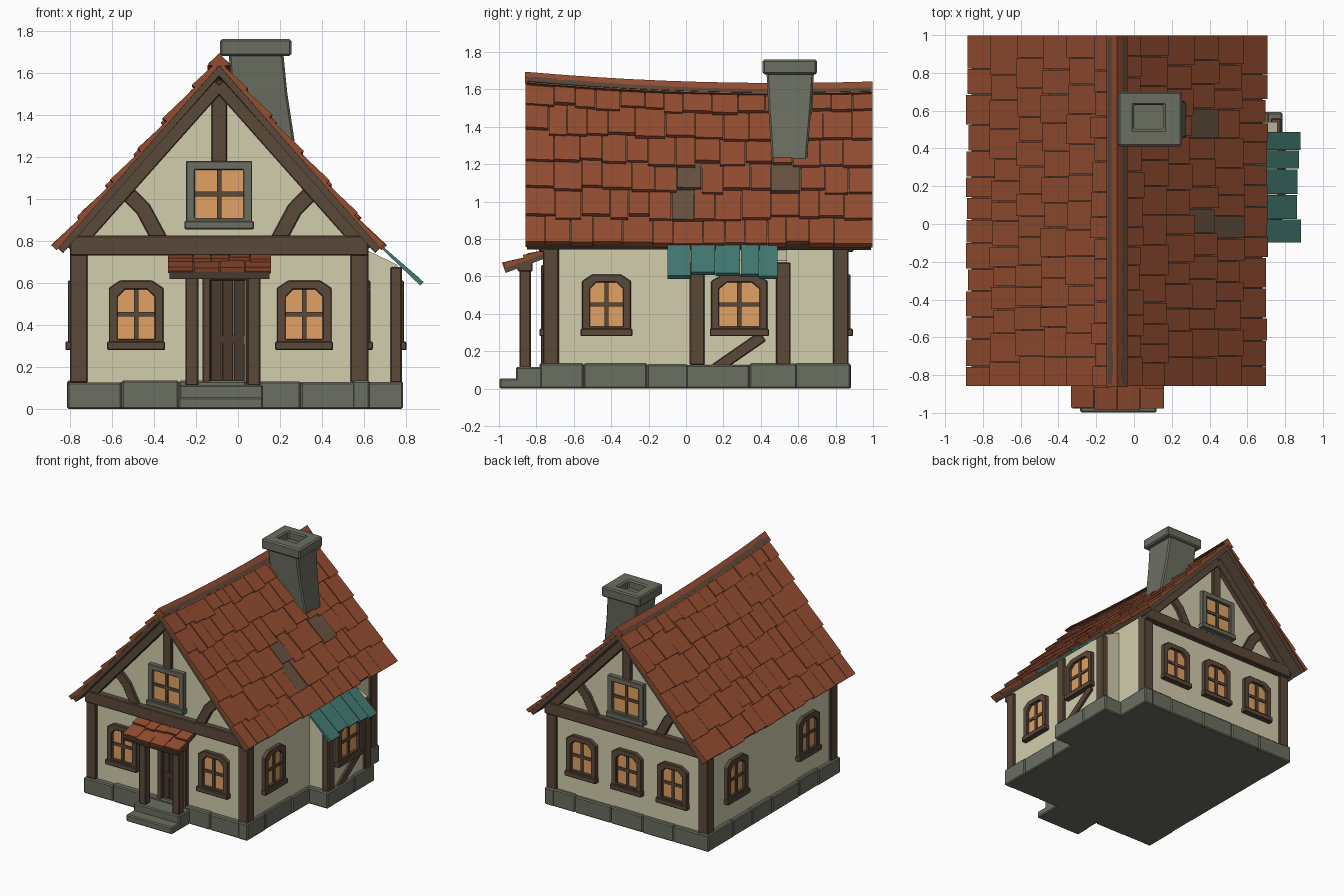
import bpy, bmesh, math, random
from mathutils import Matrix, Vector

if "Cube" in bpy.data.objects:
    bpy.data.objects.remove(bpy.data.objects["Cube"])

random.seed(4)
R = random.uniform
CX = -0.09                                   # centre line of the main house


def colour(name, r, g, b):
    m = bpy.data.materials.new(name)
    m.diffuse_color = [(c / 255 / 12.92 if c < 11 else ((c / 255 + 0.055) / 1.055) ** 2.4)
                       for c in (r, g, b)] + [1]
    m.use_nodes = True
    m.node_tree.nodes["Principled BSDF"].inputs["Base Color"].default_value = m.diffuse_color
    return m


PLASTER = colour("cream plaster", 210, 205, 173)
WOOD = colour("brown timber", 91, 72, 58)
DOOR = colour("dark door wood", 76, 58, 47)
TILE = colour("red tile", 148, 77, 49)
WORN = colour("weathered tile", 104, 82, 64)
STONE = colour("grey stone", 107, 110, 96)
TEAL = colour("teal sheet", 66, 122, 114)
GLASS = colour("warm glass", 224, 161, 100)

# wall frames: local (along, up, outward) -> world
FRONT = Matrix(((1, 0, 0), (0, 0, -1), (0, 1, 0)))
RIGHT = Matrix(((0, 0, 1), (1, 0, 0), (0, 1, 0)))
BACK = Matrix(((-1, 0, 0), (0, 0, 1), (0, 1, 0)))
LEFT = Matrix(((0, 0, -1), (-1, 0, 0), (0, 1, 0)))
TOP = Matrix.Identity(3)


def build(name, verts, faces, mats, idx=None, bevel=0):
    bm = bmesh.new()
    vs = [bm.verts.new(v) for v in verts]
    for i, f in enumerate(faces):
        bm.faces.new([vs[k] for k in f]).material_index = idx[i] if idx else 0
    bmesh.ops.recalc_face_normals(bm, faces=bm.faces)
    me = bpy.data.meshes.new(name)
    bm.to_mesh(me)
    bm.free()
    ob = bpy.data.objects.new(name, me)
    bpy.context.collection.objects.link(ob)
    for m in mats:
        me.materials.append(m)
    if bevel:
        b = ob.modifiers.new("worn edges", 'BEVEL')
        b.width, b.segments = bevel, 1
    return ob


def loft(name, sections, mat, bevel=0):
    n, k = len(sections[0]), len(sections)
    faces = [[i * n + j, i * n + (j + 1) % n, (i + 1) * n + (j + 1) % n, (i + 1) * n + j]
             for i in range(k - 1) for j in range(n)]
    faces += [list(range(n)), list(range((k - 1) * n, k * n))]
    return build(name, [p for s in sections for p in s], faces, [mat], bevel=bevel)


def prism(name, M, pts, n0, n1, mat, hole=None, bevel=0):
    if not hole:
        return loft(name, [[M @ Vector((u, v, n)) for u, v in pts] for n in (n0, n1)], mat, bevel)
    k = len(pts)
    rings = [(pts, n0), (pts, n1), (hole, n1), (hole, n0)]
    verts = [M @ Vector((u, v, n)) for ring, n in rings for u, v in ring]
    faces = [[r * k + j, r * k + (j + 1) % k, (r + 1) % 4 * k + (j + 1) % k, (r + 1) % 4 * k + j]
             for r in range(4) for j in range(k)]
    return build(name, verts, faces, [mat], bevel=bevel)


def rect(u0, v0, u1, v1):
    return [(u0, v0), (u1, v0), (u1, v1), (u0, v1)]


def box(name, x0, x1, y0, y1, z0, z1, mat, bevel=0.006):
    return prism(name, TOP, rect(x0, y0, x1, y1), z0, z1, mat, bevel=bevel)


def beam(name, M, path, w, n0, n1, mat=WOOD):
    """Timber following a path of 2D points on a wall."""
    a, b = [], []
    for i, p in enumerate(path):
        d = Vector(path[min(i + 1, len(path) - 1)]) - Vector(path[max(i - 1, 0)])
        s = Vector((-d.y, d.x)).normalized() * w / 2
        a.append(Vector(p) - s)
        b.append(Vector(p) + s)
    return prism(name, M, a + b[::-1], n0, n1, mat, bevel=0.005)


def tiles(name, P, rows, u0, u1, wide, thick, mats, worn=()):
    """Overlapping tiles on a slope P(t, u, h)."""
    verts, faces, idx = [], [], []
    for r in range(rows):
        ta, tb = max(0, (r - 0.15) / rows), (r + 1) / rows
        u = u0
        while u < u1 - 0.001:
            e = u + wide * R(0.75, 1.25)
            if e > u1 - wide * 0.5:
                e = u1
            low = min(1, tb + R(-0.1, 0.1) / rows)
            h = R(-0.2, 0.0) * thick
            base = len(verts)
            for t, top in ((ta, h - 0.65 * thick), (low, h)):
                for uu in (u + 0.002, e - 0.002):
                    verts += [P(t, uu, -1.15 * thick), P(t, uu, top)]
            mid = P((ta + tb) / 2, (u + e) / 2, 0)
            bad = any(abs(mid.y - y) < wide / 2 and abs(mid.z - z) < 0.075 for y, z in worn)
            for f in ((0, 1, 3, 2), (4, 5, 7, 6), (0, 1, 5, 4), (2, 3, 7, 6), (0, 2, 6, 4), (1, 3, 7, 5)):
                faces.append([base + q for q in f])
                idx.append(int(bad))
            u = e
    return build(name, verts, faces, mats, idx)


def window(name, M, u, z, n, w=0.26, h=0.32, mat=WOOD, arch=0.035):
    def shape(m, b):
        x, t = w / 2 - m, z + h - m
        return [(u - x, z + b), (u + x, z + b), (u + x, t - arch), (u + x * 0.6, t),
                (u - x * 0.6, t), (u - x, t - arch)]
    prism(name + "_frame", M, shape(0, 0), n - 0.01, n + 0.03, mat, hole=shape(0.042, 0.042), bevel=0.004)
    prism(name + "_glass", M, shape(0.035, 0.035), n, n + 0.007, GLASS)
    prism(name + "_upright", M, rect(u - 0.011, z + 0.03, u + 0.011, z + h - 0.03), n, n + 0.018, WOOD)
    c = z + h / 2
    prism(name + "_crossbar", M, rect(u - w / 2 + 0.03, c - 0.011, u + w / 2 - 0.03, c + 0.011), n, n + 0.017, WOOD)
    prism(name + "_sill", M, rect(u - w / 2 - 0.008, z - 0.01, u + w / 2 + 0.008, z + 0.03), n - 0.01, n + 0.042,
          mat, bevel=0.005)


def ridge(y):
    return 1.63 + 0.06 * ((0.5 - y) / 1.36) ** 2      # sagging ridge height


def slope(side):
    def P(t, y, h):
        d = Vector((0.8 * side, 0, 0.78 - ridge(y)))
        nrm = Vector((-d.z * side, 0, 0.8)).normalized()
        return Vector((CX, y, ridge(y))) + d * t + nrm * h
    return P


YS = [-0.85 + 1.84 * i / 10 for i in range(11)]

# main walls and side bay
loft("house_walls", [[(CX - 0.69, y, 0.1), (CX + 0.69, y, 0.1), (CX + 0.69, y, 0.79),
                      (CX, y, ridge(y) - 0.11), (CX - 0.69, y, 0.79)]
                     for y in [-0.74 + 1.59 * i / 8 for i in range(9)]], PLASTER)
loft("bay_walls", [[(0.5, y, 0.1), (0.76, y, 0.1), (0.76, y, 0.685), (0.5, y, 0.81)] for y in (0.04, 0.54)], PLASTER)

# stone footing
box("footing_core", CX - 0.705, CX + 0.705, -0.765, 0.865, 0, 0.125, STONE)
box("bay_footing_core", 0.5, 0.775, 0.015, 0.575, 0, 0.125, STONE)
for face, M, u0, u1, n in (("front", FRONT, -0.81, 0.625, 0.78), ("right_front", RIGHT, -0.78, 0.01, 0.625),
                           ("right_back", RIGHT, 0.58, 0.88, 0.625), ("bay", RIGHT, 0.0, 0.59, 0.785),
                           ("bay_front", FRONT, 0.6, 0.785, 0.0), ("bay_back", BACK, -0.785, -0.6, 0.59),
                           ("left", LEFT, -0.88, 0.78, 0.81), ("back", BACK, -0.625, 0.81, 0.88)):
    count = max(1, round((u1 - u0) / 0.27))
    cuts = [u0] + [u0 + (u1 - u0) * (i + R(-0.2, 0.2)) / count for i in range(1, count)] + [u1]
    for i in range(count):
        prism(f"footing_stone_{face}_{i}", M, rect(cuts[i], 0, cuts[i + 1], R(0.125, 0.137)),
              n - 0.08, n + R(-0.004, 0.004), STONE, bevel=0.008)

# corner posts
for sx in (-1, 1):
    for y0, y1 in ((-0.765, -0.68), (0.785, 0.87)):
        xs = sorted((CX + sx * 0.625, CX + sx * 0.71))
        box("corner_post", xs[0], xs[1], y0, y1, 0.125, 0.77, WOOD)
for y0 in (0.02, 0.48):
    box("bay_post", 0.725, 0.78, y0, y0 + 0.08, 0.125, 0.675, WOOD)
beam("bay_brace", RIGHT, [(0.15, 0.1), (0.41, 0.28)], 0.06, 0.75, 0.778)

# gable timbers and attic windows, front and back
for name, M, n, c, y in (("front", FRONT, 0.74, CX, -0.74), ("back", BACK, 0.85, -CX, 0.85)):
    top = ridge(y) - 0.135
    k = (ridge(y) - 0.78) / 0.8
    prism(name + "_tie_beam", M, rect(c - 0.71, 0.73, c + 0.71, 0.825), n - 0.02, n + 0.045, WOOD, bevel=0.006)
    prism(name + "_king_post", M, rect(c - 0.037, 1.15, c + 0.037, top + 0.02), n - 0.01, n + 0.025, WOOD, bevel=0.005)
    for s in (-1, 1):
        beam(name + "_rafter", M, [(c, top), (c + s * 0.7, top - 0.7 * k)], 0.07, n - 0.02, n + 0.04)
        beam(name + "_brace", M, [(c + s * 0.28, 0.8), (c + s * 0.36, 0.95), (c + s * 0.47, 1.06)], 0.075,
             n - 0.01, n + 0.025)
    window(name + "_attic_window", M, c, 0.865, n + 0.012, 0.315, 0.315, STONE, 0.0)

# windows
for i, (M, u, n, w) in enumerate(((FRONT, -0.485, 0.74, 0.26), (FRONT, 0.315, 0.74, 0.26), (RIGHT, -0.425, 0.6, 0.26),
                                  (RIGHT, 0.285, 0.76, 0.3), (BACK, -0.31, 0.85, 0.26), (BACK, 0.09, 0.85, 0.26),
                                  (BACK, 0.49, 0.85, 0.26), (LEFT, 0.4, 0.78, 0.26), (LEFT, -0.5, 0.78, 0.26))):
    window(f"window_{i}", M, u, 0.29, n, w)

# door
for i in range(3):
    u = -0.13 + i * 0.055
    prism("door_board", FRONT, rect(u, 0.13, u + 0.052, 0.62), 0.73, 0.75, DOOR, bevel=0.003)
prism("door_rail", FRONT, rect(-0.1, 0.31, 0.03, 0.35), 0.74, 0.757, DOOR)
for u0, u1 in ((-0.168, -0.13), (0.035, 0.085)):
    prism("door_jamb", FRONT, rect(u0, 0.12, u1, 0.65), 0.73, 0.775, WOOD, bevel=0.005)
prism("door_lintel", FRONT, rect(-0.168, 0.61, 0.085, 0.66), 0.73, 0.775, WOOD, bevel=0.005)

# porch
box("porch_floor", -0.28, 0.12, -0.91, -0.74, 0, 0.115, STONE, 0.008)
box("porch_step", -0.285, 0.12, -0.998, -0.88, 0, 0.055, STONE, 0.008)
for x in (-0.25, 0.045):
    box("porch_post", x, x + 0.062, -0.89, -0.83, 0.11, 0.66, WOOD)
box("porch_beam", -0.325, 0.15, -0.9, -0.82, 0.625, 0.68, WOOD)


def porch(t, u, h):
    return Vector((u, -0.74 - 0.245 * t - 0.35 * h, 0.765 - 0.09 * t + 0.94 * h))


loft("porch_roof_deck", [[porch(0, u, -0.06), porch(1, u, -0.06), porch(1, u, -0.025), porch(0, u, -0.025)]
                         for u in (-0.325, 0.15)], WOOD)
tiles("porch_tiles", porch, 2, -0.335, 0.16, 0.1, 0.03, [TILE])

# main roof
PATCHES = ((-0.12, 1.42), (0.48, 1.13), (0.02, 1.13), (0.0, 0.95))
for side, name in ((-1, "left"), (1, "right")):
    P = slope(side)
    loft(name + "_roof_deck", [[P(0, y, -0.068), P(0.99, y, -0.068), P(0.99, y, -0.028), P(0, y, -0.028)] for y in YS],
         WOOD)
    tiles(name + "_roof_tiles", P, 6, -0.86, 1.0, 0.13, 0.032, [TILE, WORN], PATCHES if side > 0 else ())
loft("ridge_cap", [[(CX - 0.055, y, ridge(y) - 0.055), (CX, y, ridge(y) + 0.004), (CX + 0.055, y, ridge(y) - 0.055),
                    (CX, y, ridge(y) - 0.06)] for y in [-0.862 + 1.86 * i / 10 for i in range(11)]], TILE)


# lean-to awning over the bay window
def awning(t, u, h):
    return Vector((0.66 + 0.225 * t + 0.69 * h, u, 0.82 - 0.215 * t + 0.72 * h))


tiles("bay_awning", awning, 1, -0.1, 0.49, 0.118, 0.022, [TEAL])

# chimney
loft("chimney_stack", [[(x, y, z) for x, y in rect(x0, y0, x1, y1)] for z, x0, x1, y0, y1 in (
    (1.1, -0.02, 0.29, 0.46, 0.65), (1.27, -0.02, 0.27, 0.455, 0.65), (1.5, -0.03, 0.235, 0.44, 0.67),
    (1.7, -0.045, 0.215, 0.43, 0.685))], STONE, 0.01)
prism("chimney_cap", TOP, rect(-0.085, 0.41, 0.255, 0.70), 1.68, 1.76, STONE, hole=rect(0.0, 0.5, 0.155, 0.63), bevel=0.01)
